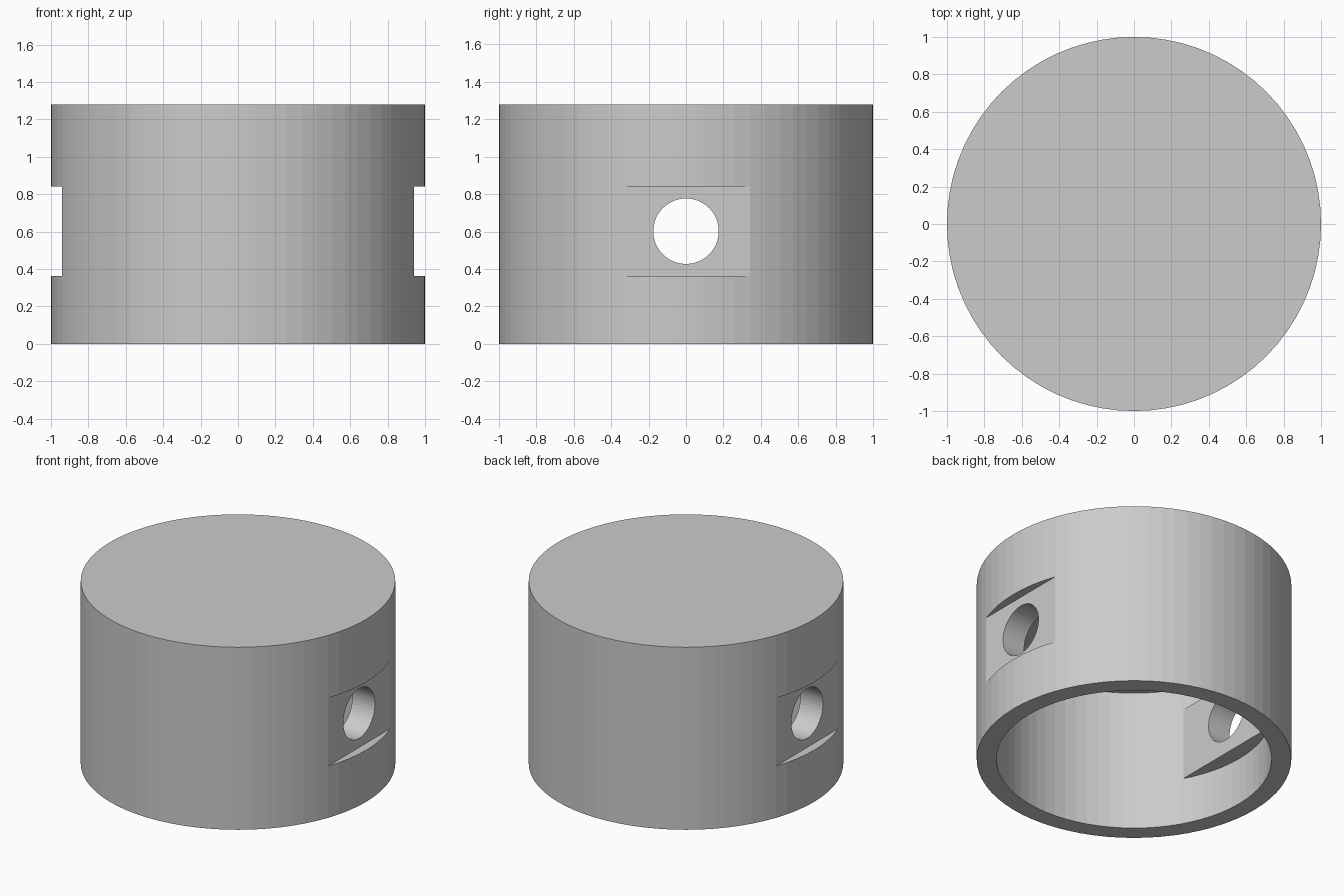
import bpy
import math

cube = bpy.data.objects.get("Cube")
if cube:
    bpy.data.objects.remove(cube, do_unlink=True)

# Single grey finish
grey = bpy.data.materials.new("plain_grey")
grey.use_nodes = True
colour = (0.6, 0.6, 0.6, 1)
grey.diffuse_color = colour
grey.node_tree.nodes["Principled BSDF"].inputs["Base Color"].default_value = colour


def cylinder(name, radius, low, high, sides):
    bpy.ops.mesh.primitive_cylinder_add(vertices=sides, radius=radius, depth=high - low,
                                        location=(0, 0, (low + high) / 2))
    ob = bpy.context.object
    ob.name = name
    ob.data.materials.append(grey)
    return ob


def block(name, x0, x1, half_width, low, high):
    bpy.ops.mesh.primitive_cube_add(size=1, location=((x0 + x1) / 2, 0, (low + high) / 2))
    ob = bpy.context.object
    ob.name = name
    ob.scale = (abs(x1 - x0), 2 * half_width, high - low)
    ob.data.materials.append(grey)
    return ob


def cut(target, cutter):
    """Subtract the cutter from the target and discard it."""
    mod = target.modifiers.new("cut", "BOOLEAN")
    mod.operation = "DIFFERENCE"
    mod.solver = "EXACT"
    mod.object = cutter
    bpy.context.view_layer.update()
    bpy.context.view_layer.objects.active = target
    bpy.ops.object.modifier_apply(modifier=mod.name)
    bpy.data.objects.remove(cutter, do_unlink=True)


HEIGHT = 1.28
PIN_Z = 0.602

body = cylinder("piston_body", 1, 0, HEIGHT, 72)

# Hollow underside, leaving flat-faced pin bosses on the inner wall
cavity = cylinder("cavity_cutter", 0.875, -0.2, 0.99, 72)
for side in (-1, 1):
    cut(cavity, block("boss_shape", side * 0.765, side * 1.2, 0.7, 0.33, 0.835))
cut(body, cavity)

# Shallow flat recesses on the outside
for side in (-1, 1):
    cut(body, block("recess_cutter", side * 0.94, side * 1.2, 0.6, 0.363, 0.84))

# Pin hole through both sides
pin = cylinder("pin_cutter", 0.175, -1.5, 1.5, 48)
pin.rotation_euler = (0, math.pi / 2, 0)
pin.location = (0, 0, PIN_Z)
cut(body, pin)

for poly in body.data.polygons:
    poly.use_smooth = False
    poly.material_index = 0
